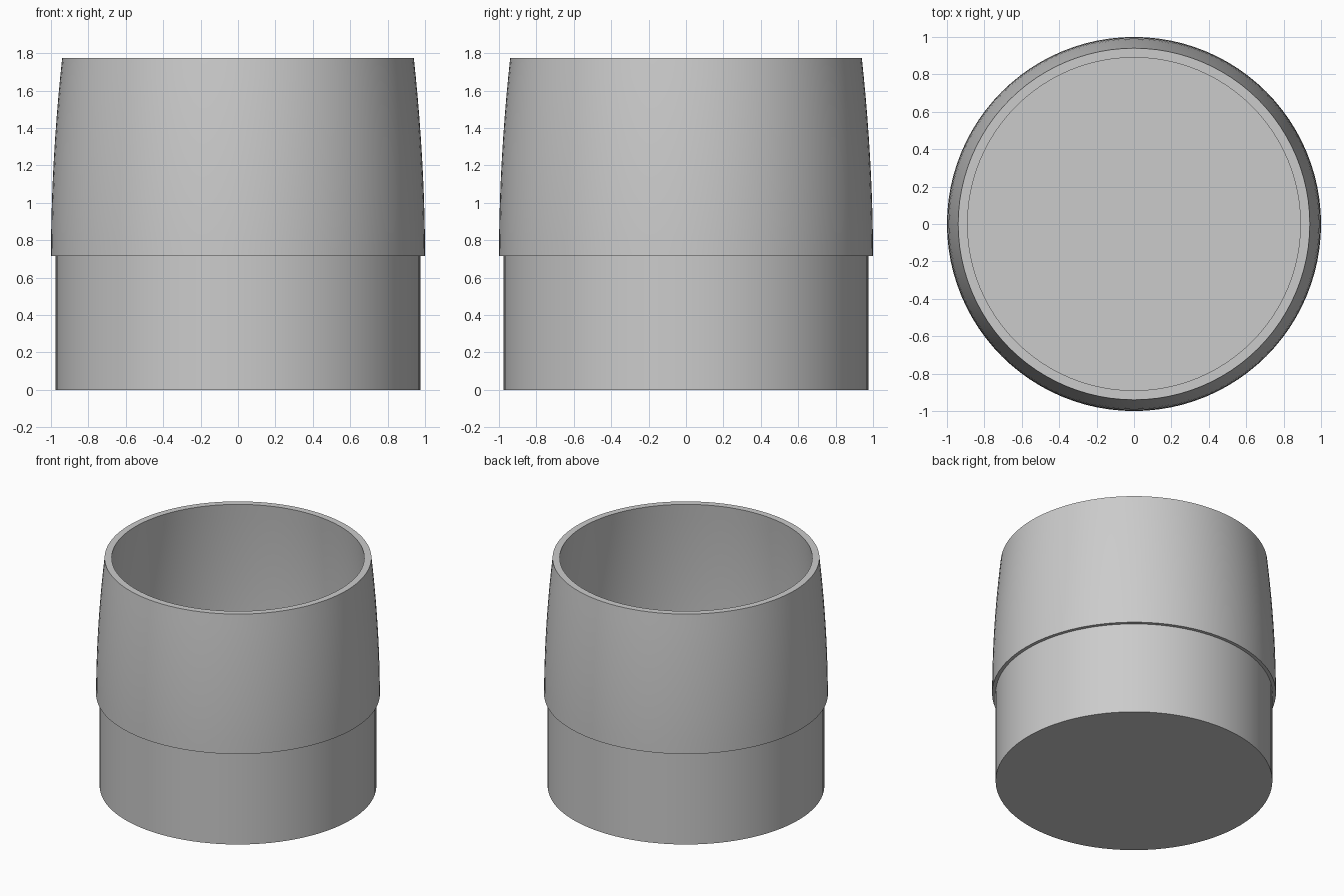
import bpy, bmesh, math

if "Cube" in bpy.data.objects:
    bpy.data.objects.remove(bpy.data.objects["Cube"])

SEGMENTS = 96

grey = bpy.data.materials.new("light grey")
grey.diffuse_color = (0.6, 0.6, 0.6, 1)
grey.use_nodes = True
grey.node_tree.nodes["Principled BSDF"].inputs["Base Color"].default_value = grey.diffuse_color


def lathe(name, profile):
    """Spin a radius/height profile that starts and ends on the axis."""
    bm = bmesh.new()
    verts = [bm.verts.new((r, 0, z)) for r, z in profile]
    edges = [bm.edges.new(pair) for pair in zip(verts, verts[1:])]
    bmesh.ops.spin(bm, geom=verts + edges, cent=(0, 0, 0), axis=(0, 0, 1),
                   angle=2 * math.pi, steps=SEGMENTS, use_duplicate=False)
    bmesh.ops.remove_doubles(bm, verts=bm.verts, dist=1e-4)
    bmesh.ops.recalc_face_normals(bm, faces=bm.faces)
    mesh = bpy.data.meshes.new(name)
    bm.to_mesh(mesh)
    bm.free()
    mesh.materials.append(grey)
    obj = bpy.data.objects.new(name, mesh)
    bpy.context.collection.objects.link(obj)
    bpy.context.view_layer.objects.active = obj
    obj.select_set(True)
    bpy.ops.object.shade_smooth_by_angle(angle=math.radians(30))
    return obj


# Gently bulging sleeve above the step
STEP, TOP, WALL = 0.715, 1.775, 0.05
sleeve = []
for i in range(11):
    t = i / 10
    sleeve.append((1.0 - 0.06 * t ** 1.9, STEP + (TOP - STEP) * t))

# Inner wall follows the sleeve, then drops straight to the floor
inner = [(r - WALL, z) for r, z in reversed(sleeve)]

# Cup: base disc, straight lower body, step, sleeve, rim, inside, floor
lathe("cup", [(0, 0), (0.975, 0), (0.975, STEP)] + sleeve + inner
      + [(0.925, STEP), (0.925, 0.05), (0, 0.05)])
